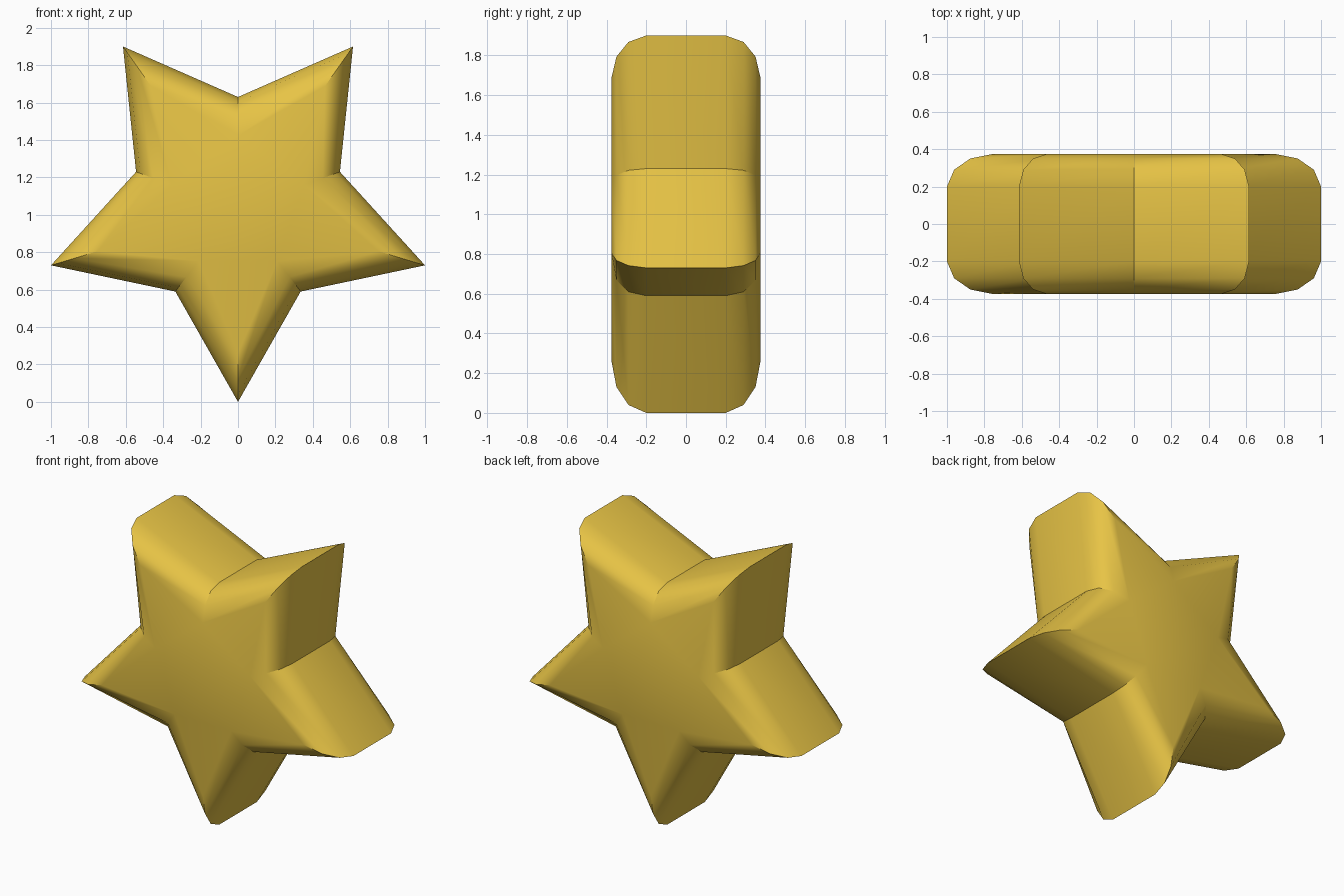
import bpy, bmesh, math

if "Cube" in bpy.data.objects:
    bpy.data.objects.remove(bpy.data.objects["Cube"])

# Star outline (right half from top notch to bottom tip), alternating notch / tip
CENTRE_Z = 1.03
half = [(0, 1.63), (0.615, 1.90), (0.545, 1.23), (1.0, 0.73), (0.335, 0.59), (0, 0.0)]
outline = half + [(-x, z) for x, z in reversed(half[1:-1])]

# Rounded rim: depth, tip pull-in, notch pull-in
rim = [(0.20, 0.0, 0.0), (0.29, 0.04, 0.025), (0.35, 0.13, 0.097), (0.375, 0.26, 0.205)]
layers = [(-y, t, n) for y, t, n in reversed(rim)] + rim


def ring(bm, y, tip, notch):
    verts = []
    for i, (x, z) in enumerate(outline):
        dz = z - CENTRE_Z
        r = math.hypot(x, dz)
        s = 1 - (tip if i % 2 else notch) / r
        verts.append(bm.verts.new((x * s, y, CENTRE_Z + dz * s)))
    return verts


# Star body lofted through the layers, capped front and back
bm = bmesh.new()
rings = [ring(bm, *layer) for layer in layers]
for a, b in zip(rings, rings[1:]):
    for i in range(len(a)):
        j = (i + 1) % len(a)
        bm.faces.new((a[i], a[j], b[j], b[i]))
bm.faces.new(rings[0])
bm.faces.new(rings[-1])
bmesh.ops.recalc_face_normals(bm, faces=bm.faces)
mesh = bpy.data.meshes.new("star")
bm.to_mesh(mesh)
bm.free()

star = bpy.data.objects.new("star", mesh)
bpy.context.collection.objects.link(star)

# Gold colour
gold = bpy.data.materials.new("gold")
gold.diffuse_color = (0.80, 0.55, 0.06, 1)
gold.use_nodes = True
gold.node_tree.nodes["Principled BSDF"].inputs["Base Color"].default_value = gold.diffuse_color
mesh.materials.append(gold)

# Soft rim, crisp points
bpy.context.view_layer.objects.active = star
star.select_set(True)
bpy.ops.object.shade_smooth_by_angle(angle=math.radians(30))
